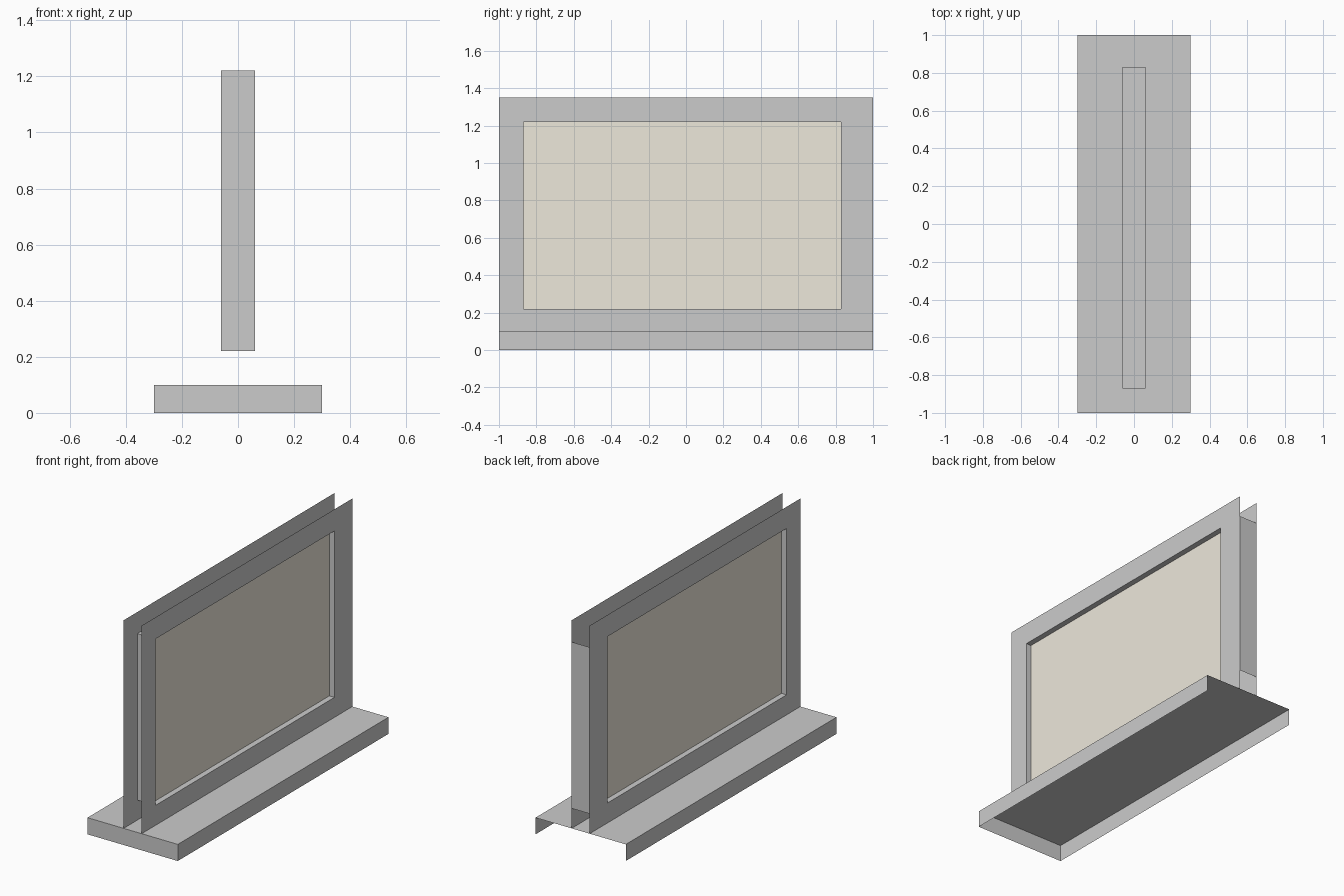
import bpy, bmesh

if "Cube" in bpy.data.objects:
    bpy.data.objects.remove(bpy.data.objects["Cube"])

BASE_W, BASE_H = 0.30, 0.10            # base half width, height
PLATE_X, TOP = 0.06, 1.35              # plate offset, overall height
Y0, Y1, Z0, Z1 = -0.87, 0.83, 0.22, 1.22   # display opening
PANEL_X = 0.026                        # recessed display offset


def sheet_object(name, quads, material=None):
    """Object made of thin open sheets, each a list of four corners."""
    bm = bmesh.new()
    for quad in quads:
        bm.faces.new([bm.verts.new(p) for p in quad])
    bmesh.ops.remove_doubles(bm, verts=bm.verts, dist=1e-5)
    mesh = bpy.data.meshes.new(name)
    bm.to_mesh(mesh)
    bm.free()
    if material:
        mesh.materials.append(material)
    obj = bpy.data.objects.new(name, mesh)
    bpy.context.collection.objects.link(obj)
    return obj


def x_sheet(x, y0, y1, z0, z1, facing=1):
    quad = [(x, y0, z0), (x, y1, z0), (x, y1, z1), (x, y0, z1)]
    return quad if facing > 0 else quad[::-1]


def y_sheet(y, hw, z0, z1, facing=-1):
    quad = [(-hw, y, z0), (hw, y, z0), (hw, y, z1), (-hw, y, z1)]
    return quad if facing < 0 else quad[::-1]


def z_sheet(z, x0, x1, y0, y1, facing=1):
    quad = [(x0, y0, z), (x1, y0, z), (x1, y1, z), (x0, y1, z)]
    return quad if facing > 0 else quad[::-1]


# Base shell: open underneath and at the back end, top in three strips
xs = [-BASE_W, -PLATE_X, PLATE_X, BASE_W]
base = [z_sheet(BASE_H, a, b, -1, 1) for a, b in zip(xs, xs[1:])]
base += [x_sheet(s * BASE_W, -1, 1, 0, BASE_H, s) for s in (-1, 1)]
base.append(y_sheet(-1, BASE_W, 0, BASE_H))
sheet_object("base", base)

# Display colour
beige = bpy.data.materials.new("display_beige")
beige.diffuse_color = (0.85, 0.81, 0.71, 1)
beige.use_nodes = True
beige.node_tree.nodes["Principled BSDF"].inputs["Base Color"].default_value = beige.diffuse_color

# Frame plates with rectangular opening, and recessed displays, on both sides
for s, side in ((1, "right"), (-1, "left")):
    x = s * PLATE_X
    sheet_object(side + "_frame", [
        x_sheet(x, -1, 1, BASE_H, Z0, s),
        x_sheet(x, -1, 1, Z1, TOP, s),
        x_sheet(x, -1, Y0, Z0, Z1, s),
        x_sheet(x, Y1, 1, Z0, Z1, s)])
    sheet_object(side + "_display", [x_sheet(s * PANEL_X, Y0, Y1, Z0, Z1, s)], beige)

# Lining of the opening, running through between the plates
sheet_object("opening_lining", [
    y_sheet(Y0, PLATE_X, Z0, Z1, 1),
    y_sheet(Y1, PLATE_X, Z0, Z1, -1),
    z_sheet(Z0, -PLATE_X, PLATE_X, Y0, Y1, 1),
    z_sheet(Z1, -PLATE_X, PLATE_X, Y0, Y1, -1)])

# Cover closing the back end between the plates
sheet_object("end_cover", [y_sheet(1, PLATE_X, Z0, Z1, 1)])
